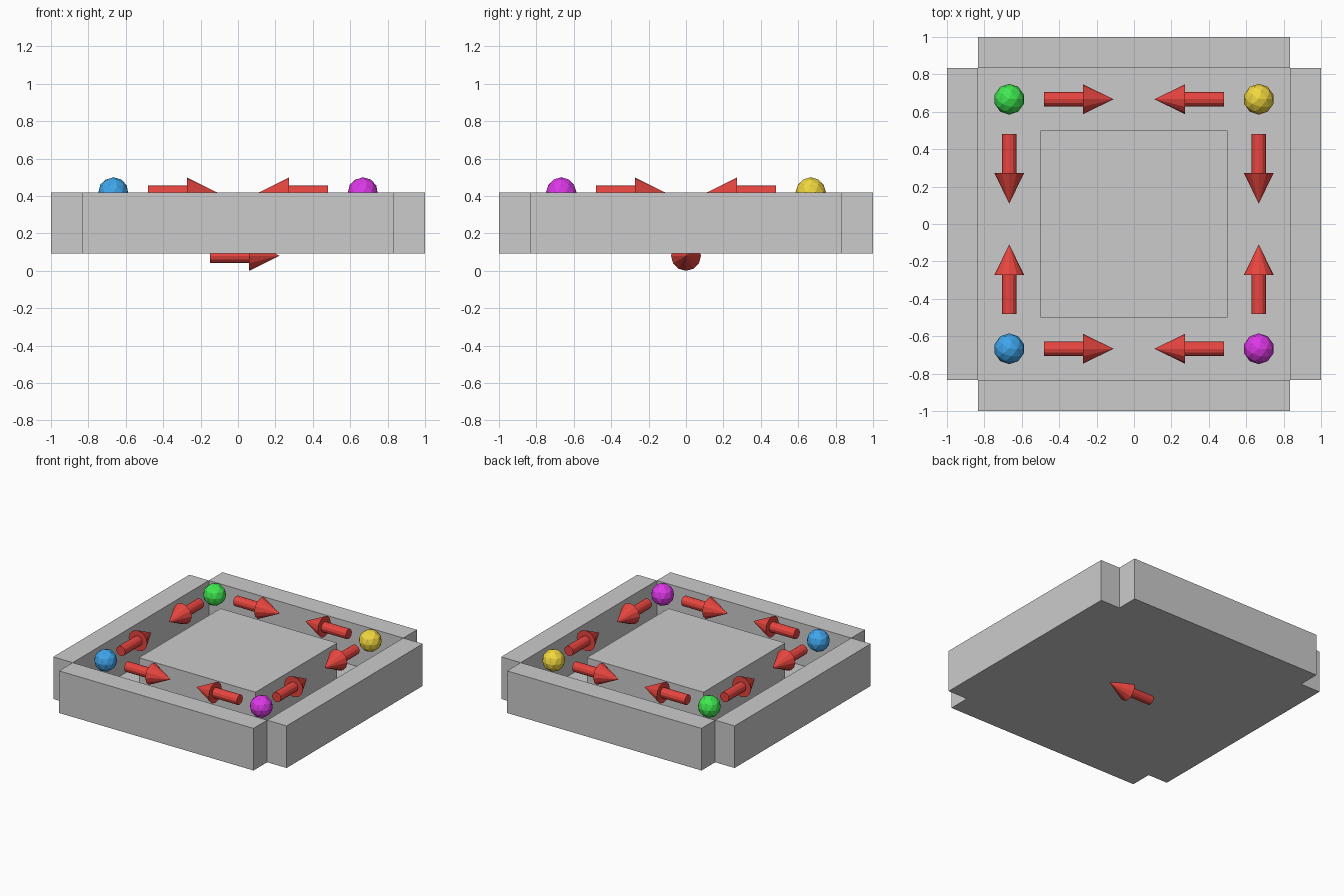
import bpy, bmesh
from math import pi
from mathutils import Matrix, Vector

if "Cube" in bpy.data.objects:
    bpy.data.objects.remove(bpy.data.objects["Cube"])

LOW, HIGH = 0.092, 0.418      # underside and top of the tray
INNER, CORE, CORNER = 0.833, 0.5, 0.667


def make_material(name, rgb):
    mat = bpy.data.materials.new(name)
    mat.diffuse_color = (*rgb, 1)
    mat.use_nodes = True
    mat.node_tree.nodes["Principled BSDF"].inputs["Base Color"].default_value = mat.diffuse_color
    return mat


def finish(name, bm, mat=None):
    mesh = bpy.data.meshes.new(name)
    bm.to_mesh(mesh)
    bm.free()
    obj = bpy.data.objects.new(name, mesh)
    bpy.context.collection.objects.link(obj)
    if mat:
        mesh.materials.append(mat)
    return obj


def box(name, x0, x1, y0, y1, z0, z1, open_bottom=False):
    bm = bmesh.new()
    bmesh.ops.create_cube(bm, size=1)
    bmesh.ops.scale(bm, vec=(x1 - x0, y1 - y0, z1 - z0), verts=bm.verts)
    bmesh.ops.translate(bm, vec=((x0 + x1) / 2, (y0 + y1) / 2, (z0 + z1) / 2), verts=bm.verts)
    if open_bottom:
        bm.normal_update()
        down = [f for f in bm.faces if f.normal.z < -0.9]
        bmesh.ops.delete(bm, geom=down, context='FACES_ONLY')
    return finish(name, bm)


def arrow(name, tail, direction, mat):
    """Twelve-sided shaft and head, starting at tail."""
    bm = bmesh.new()
    rot = Vector(direction).to_track_quat('Z', 'Y').to_matrix().to_4x4()
    place = Matrix.Translation(tail) @ rot
    for r1, r2, start, length in ((0.038, 0.038, 0, 0.21), (0.08, 0, 0.21, 0.162)):
        bmesh.ops.create_cone(bm, cap_ends=True, segments=12, radius1=r1, radius2=r2,
                              depth=length,
                              matrix=place @ Matrix.Translation((0, 0, start + length / 2)))
    bmesh.ops.remove_doubles(bm, verts=bm.verts, dist=1e-5)
    return finish(name, bm, mat)


# Tray: four walls, thin floor and raised core
for side, s in (("positive", 1), ("negative", -1)):
    a, b = sorted((s * INNER, s * 1.0))
    box("wall_x_" + side, a, b, -INNER, INNER, LOW, HIGH)
    box("wall_y_" + side, -INNER, INNER, a, b, LOW, HIGH)

bm = bmesh.new()
bmesh.ops.create_grid(bm, x_segments=1, y_segments=1, size=INNER,
                      matrix=Matrix.Translation((0, 0, LOW)))
finish("tray_floor", bm)
box("raised_core", -CORE, CORE, -CORE, CORE, LOW, HIGH, open_bottom=True)

# Corner balls, each with two arrows leading to the neighbouring corners
red = make_material("red", (0.8, 0.06, 0.05))
corners = {
    "blue": (-1, -1, (0.05, 0.38, 0.84)),
    "magenta": (1, -1, (0.72, 0.04, 0.8)),
    "green": (-1, 1, (0.05, 0.8, 0.08)),
    "yellow": (1, 1, (0.88, 0.68, 0.05)),
}
for name, (sx, sy, rgb) in corners.items():
    x, y = sx * CORNER, sy * CORNER
    bm = bmesh.new()
    bmesh.ops.create_icosphere(bm, subdivisions=2, radius=0.082,
                               matrix=Matrix.Translation((x, y, HIGH)))
    finish(name + "_ball", bm, make_material(name, rgb))
    arrow(name + "_arrow_x", (sx * 0.482, y, HIGH), (-sx, 0, 0), red)
    arrow(name + "_arrow_y", (x, sy * 0.482, HIGH), (0, -sy, 0), red)

# Single arrow under the floor
arrow("underside_arrow", (-0.15, 0, 0.08), (1, 0, 0), red)
